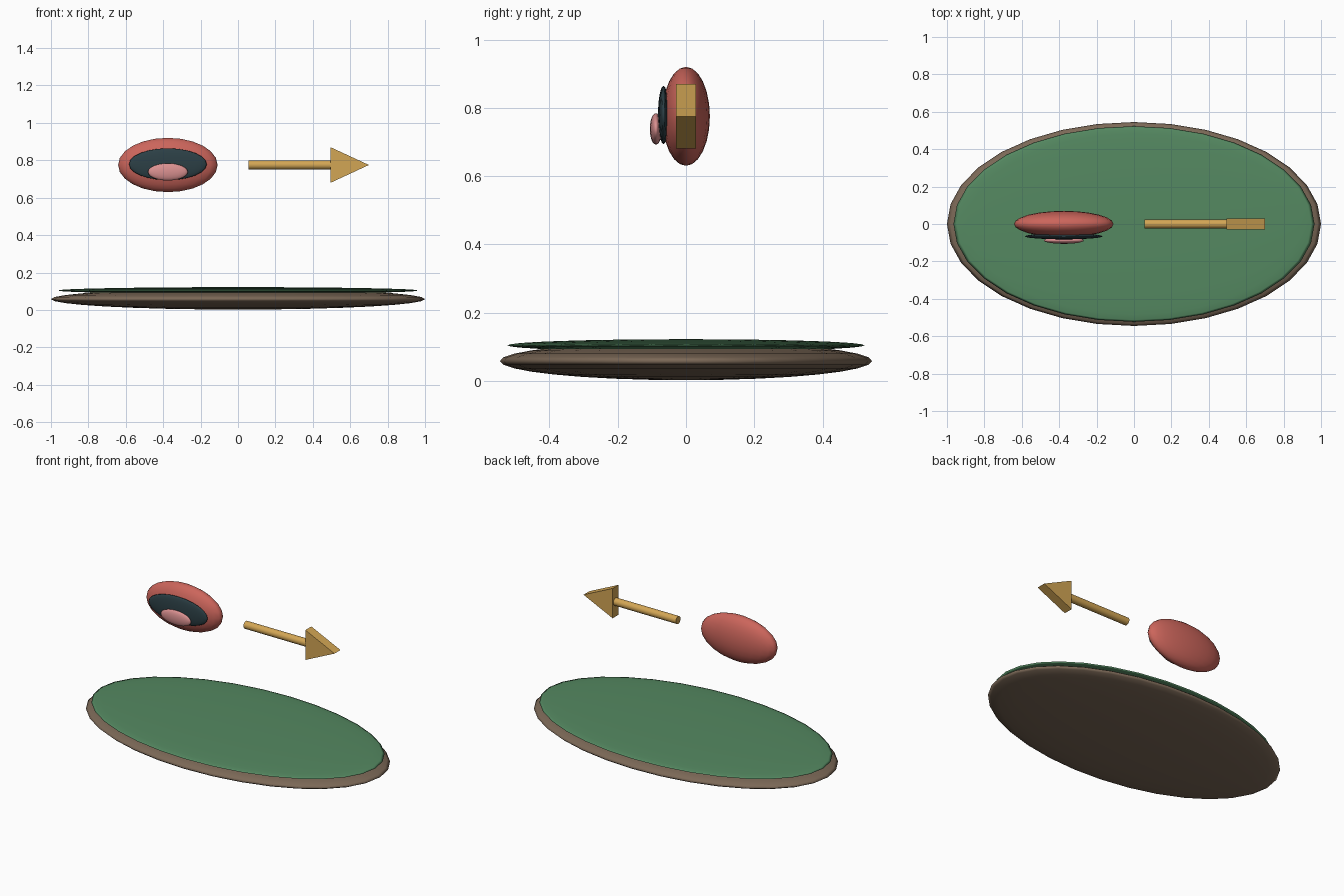
import bpy, bmesh, math

if "Cube" in bpy.data.objects:
    bpy.data.objects.remove(bpy.data.objects["Cube"])


def material(name, rgb):
    m = bpy.data.materials.new(name)
    m.diffuse_color = (*rgb, 1)
    m.use_nodes = True
    m.node_tree.nodes["Principled BSDF"].inputs["Base Color"].default_value = m.diffuse_color
    return m


bark = material("brown", (0.20, 0.14, 0.095))
grass = material("green", (0.09, 0.25, 0.12))
red = material("red", (0.60, 0.13, 0.105))
dark = material("dark_slate", (0.025, 0.05, 0.06))
pink = material("pink", (0.70, 0.28, 0.28))
gold = material("gold", (0.65, 0.38, 0.09))


def ellipsoid(name, center, radii, mat, segments=24, rings=12):
    bpy.ops.mesh.primitive_uv_sphere_add(segments=segments, ring_count=rings, radius=1, location=center)
    ob = bpy.context.object
    ob.name = name
    ob.scale = radii
    bpy.ops.object.transform_apply(location=False, rotation=False, scale=True)
    bpy.ops.object.shade_smooth()
    ob.data.materials.append(mat)
    return ob


# Oval base with a green top
ellipsoid("base", (0, 0, 0.058), (1.0, 0.545, 0.056), bark, 32, 16)
ellipsoid("base_top", (0, 0, 0.104), (0.965, 0.523, 0.018), grass, 32, 16)

# Floating mouth: lips, opening, tongue
ellipsoid("lips", (-0.375, 0, 0.775), (0.266, 0.07, 0.145), red)
ellipsoid("mouth_opening", (-0.375, -0.066, 0.779), (0.208, 0.016, 0.085), dark)
ellipsoid("tongue", (-0.375, -0.088, 0.738), (0.107, 0.018, 0.046), pink)

# Arrow shaft
bpy.ops.mesh.primitive_cylinder_add(vertices=16, radius=0.024, depth=0.445,
                                    location=(0.2775, 0, 0.775), rotation=(0, math.pi / 2, 0))
shaft = bpy.context.object
shaft.name = "arrow_shaft"
shaft.data.materials.append(gold)
bpy.ops.object.shade_smooth_by_angle(angle=math.radians(35))

# Arrow head: extruded triangle
bm = bmesh.new()
profile = [(0.495, 0.68), (0.70, 0.775), (0.495, 0.87)]
face = bm.faces.new([bm.verts.new((x, -0.03, z)) for x, z in profile])
ext = bmesh.ops.extrude_face_region(bm, geom=[face])
bmesh.ops.translate(bm, vec=(0, 0.06, 0),
                    verts=[g for g in ext["geom"] if isinstance(g, bmesh.types.BMVert)])
if len(bm.faces) == 4:
    bm.faces.new([v for v in bm.verts if v.co.y < 0])
bmesh.ops.recalc_face_normals(bm, faces=bm.faces)
mesh = bpy.data.meshes.new("arrow_head")
bm.to_mesh(mesh)
bm.free()
mesh.materials.append(gold)
head = bpy.data.objects.new("arrow_head", mesh)
bpy.context.collection.objects.link(head)
